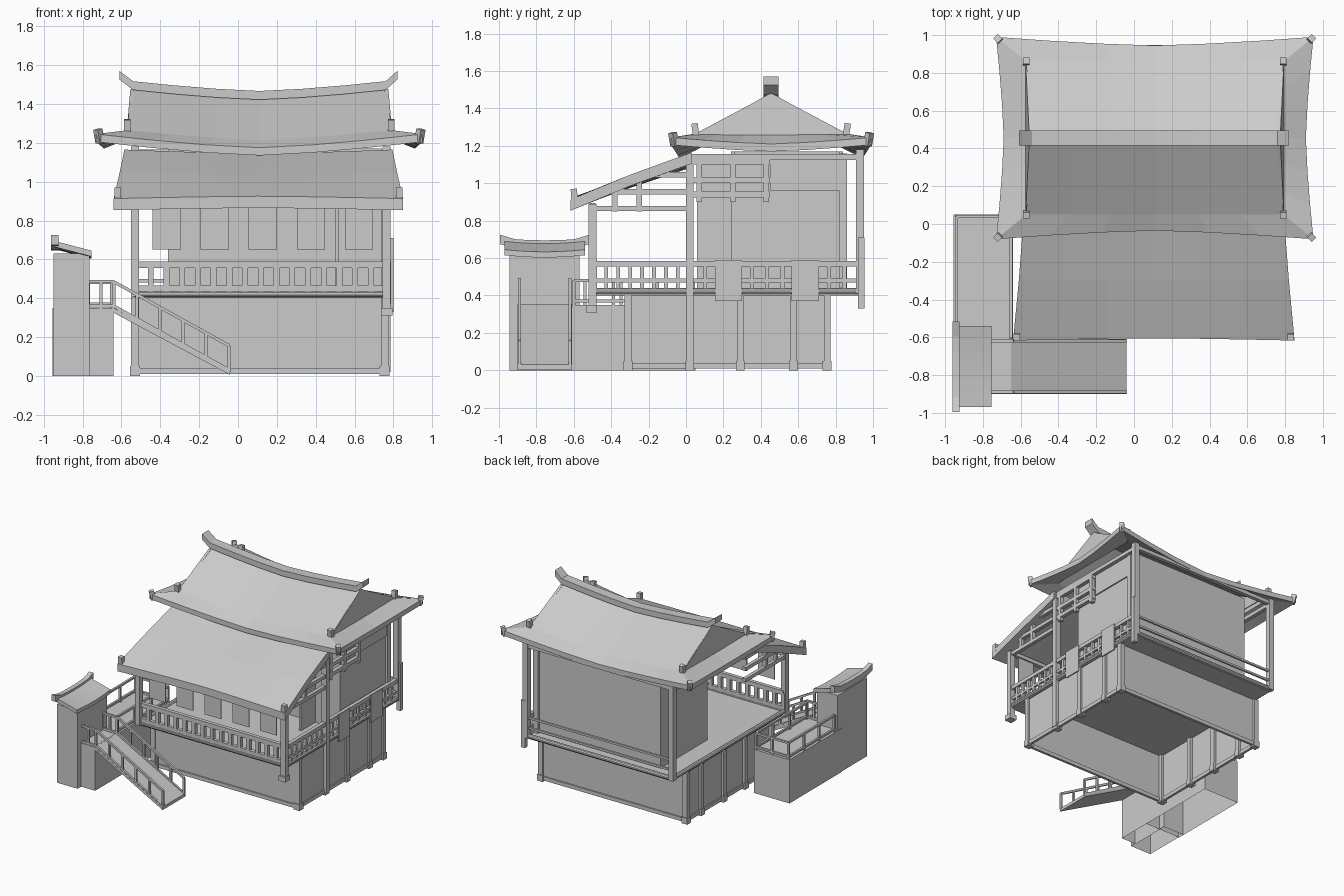
import bpy
import bmesh
from mathutils import Vector, Matrix

old = bpy.data.objects.get("Cube")
if old:
    bpy.data.objects.remove(old)

GREY = (0.6, 0.6, 0.6, 1)
mat = bpy.data.materials.new("plain_grey")
mat.use_nodes = True
mat.diffuse_color = GREY
for node in mat.node_tree.nodes:
    if node.type == 'BSDF_PRINCIPLED':
        node.inputs["Base Color"].default_value = GREY


def finish(name, bm):
    bmesh.ops.recalc_face_normals(bm, faces=bm.faces)
    mesh = bpy.data.meshes.new(name)
    bm.to_mesh(mesh)
    bm.free()
    mesh.materials.append(mat)
    ob = bpy.data.objects.new(name, mesh)
    bpy.context.scene.collection.objects.link(ob)
    return ob


def add_box(bm, x, y, z, open_bottom=False):
    size = (x[1] - x[0], y[1] - y[0], z[1] - z[0], 1)
    mid = Vector((sum(x) / 2, sum(y) / 2, sum(z) / 2))
    made = bmesh.ops.create_cube(bm, size=1, matrix=Matrix.Translation(mid) @ Matrix.Diagonal(size))
    if open_bottom:
        low = {f for v in made["verts"] for f in v.link_faces if f.calc_center_median().z < z[0] + 1e-4}
        bmesh.ops.delete(bm, geom=list(low), context='FACES_ONLY')


def boxes(name, items, open_bottom=False):
    bm = bmesh.new()
    for item in items:
        add_box(bm, *item, open_bottom=open_bottom)
    return finish(name, bm)


def bars(name, segments, width, sides=4):
    """Straight bars between pairs of points, square or round."""
    bm = bmesh.new()
    for a, b in segments:
        a, b = Vector(a), Vector(b)
        d = b - a
        m = Matrix.Translation((a + b) / 2) @ d.to_track_quat('Z', 'Y').to_matrix().to_4x4()
        if sides == 4:
            bmesh.ops.create_cube(bm, size=1, matrix=m @ Matrix.Diagonal((width, width, d.length, 1)))
        else:
            bmesh.ops.create_cone(bm, cap_ends=True, segments=sides, radius1=width / 2,
                                  radius2=width / 2, depth=d.length, matrix=m)
    return finish(name, bm)


def sheet(name, rows, offset):
    """Closed slab: a grid of points, thickened by the offset vector."""
    bm = bmesh.new()
    off = Vector(offset)
    top = [[bm.verts.new(p) for p in r] for r in rows]
    low = [[bm.verts.new(Vector(p) + off) for p in r] for r in rows]
    nr, nc = len(rows), len(rows[0])
    for g in (top, low):
        for i in range(nr - 1):
            for j in range(nc - 1):
                bm.faces.new((g[i][j], g[i][j + 1], g[i + 1][j + 1], g[i + 1][j]))
    rim = [(0, j) for j in range(nc)] + [(i, nc - 1) for i in range(1, nr)]
    rim += [(nr - 1, j) for j in range(nc - 2, -1, -1)] + [(i, 0) for i in range(nr - 2, 0, -1)]
    for (a, b), (c, d) in zip(rim, rim[1:] + rim[:1]):
        bm.faces.new((top[a][b], top[c][d], low[c][d], low[a][b]))
    return finish(name, bm)


CX, CY = 0.11, 0.455
STEPS = [k / 3 - 1 for k in range(7)]


def lift(s):
    """Upward sweep towards the ends of a roof line."""
    return abs(s) ** 1.4


# Upper hip-and-gable roof
for side, word in ((-1, "front"), (1, "back")):
    sheet("upper_roof_" + word, [
        [(CX + .66 * s, CY, 1.43 + .05 * lift(s)) for s in STEPS],
        [(CX + .68 * s, CY + side * .405, 1.215 + .05 * lift(s)) for s in STEPS],
        [(CX + .84 * s, CY + side * (.49 + .045 * lift(s)), 1.175 + .07 * lift(s)) for s in STEPS],
    ], (0, 0, -.04))
for side, word in ((-1, "right"), (1, "left")):
    sheet("upper_roof_skirt_" + word, [
        [(CX + side * .67, CY + .405 * s, 1.263) for s in STEPS],
        [(CX + side * (.8 + .04 * lift(s)), CY + .535 * s, 1.21 + .035 * lift(s)) for s in STEPS],
    ], (0, 0, -.04))
    low, high = CX + side * .684, CX + side * .664
    sheet("gable_" + word, [[(low, .05, 1.255), (low, .86, 1.255)],
                            [(high, CY - .01, 1.478), (high, CY + .01, 1.478)]], (-side * .02, 0, 0))

# Ridge beam with raised ends
path = [(-.61, 1.57)] + [(CX + .65 * s, 1.467 + .05 * lift(s)) for s in STEPS] + [(.82, 1.57)]
sheet("ridge_beam", [[(x, y, z) for x, z in path] for y in (.415, .495)], (0, 0, -.045))

# Roof finials
tips = []
for sx in (-1, 1):
    for sy in (-1, 1):
        x, y = CX + sx * .82, CY + sy * .515
        tips += [((x, y, 1.2), (x + sx * .012, y + sy * .012, 1.27))]
        x, y = CX + sx * .68, CY + sy * .4
        tips += [((x, y, 1.25), (x, y + sy * .01, 1.32))]
    x = .105 + sx * .725
    tips += [((x, -.595, .9), (x, -.6, .97))]
bars("roof_finials", tips, .034)

# Lower front roof
sheet("lower_roof", [
    [(.105 + .745 * s, -.605 - .012 * lift(s), .925 - .012 * lift(s)) for s in STEPS],
    [(.105 + .715 * s, -.3, 1.035 + .01 * lift(s)) for s in STEPS],
    [(.105 + .69 * s, .03, 1.145 + .02 * lift(s)) for s in STEPS],
], (0, 0, -.06))

# Foundation walls, posts and sill rails
boxes("foundation_walls", [((-.53, .76), (-.32, .76), (.01, .405))], open_bottom=True)
BAYS = (-.31, .02, .29, .575, .755)
boxes("foundation_posts", [((x - .02, x + .02), (y - .018, y + .018), (.01, .405))
                           for x in (-.53, .755) for y in BAYS])
boxes("foundation_feet", [((x - .026, x + .026), (y - .024, y + .024), (0, .05))
                          for x in (-.53, .755) for y in BAYS])
boxes("foundation_sill", [((-.53, .755), (y - .01, y + .01), (.01, .04)) for y in (-.32, .76)]
      + [((x - .01, x + .01), (-.32, .76), (.01, .04)) for x in (-.53, .76)])

# Balcony floor with rounded edge beam
boxes("balcony_floor", [((-.53, .77), (-.49, .93), (.4, .425))])
ring = [(-.53, -.49, .423), (.765, -.49, .423), (.765, .93, .423), (-.53, .93, .423)]
edge = bars("balcony_edge_beam", list(zip(ring, ring[1:] + ring[:1])), .036, 10)

# Columns
L, R = -.53, .765
cols = [(L, -.5, .41, .89), (R, -.5, .33, .89), (L, .93, .41, 1.18), (R, .93, .41, 1.18),
        (R, .02, .02, 1.15), (R - .03, .84, .42, 1.16)]
boxes("columns", [((x - .021, x + .021), (y - .021, y + .021), (a, b)) for x, y, a, b in cols])
boxes("column_foot", [((R - .03, R + .03), (-.535, -.475), (.31, .35))])
boxes("rear_corner_post", [((.765, .8), (.92, .955), (.33, .71))])
bars("eave_beams", [((L, y, z), (R, y, z)) for y, z in ((-.5, .88), (.02, 1.11), (.93, 1.15))]
     + [((x, .02, 1.14), (x, .93, 1.14)) for x in (L, R)], .03)

# Enclosed room
boxes("room_walls", [
    ((-.36, .74), (.82, .84), (.42, 1.17)),
    ((.72, .74), (.24, .83), (.42, 1.15)),
    ((-.36, -.34), (.25, .83), (.42, 1.17)),
    ((-.36, .74), (.24, .26), (.42, 1.17)),
    ((.5, .52), (.06, .25), (.42, 1.15)),
])
boxes("room_side_panel", [((.735, .75), (.45, .82), (.96, 1.14))])

# Side lattice and lower roof trusses
bars("side_lattice", [((R, .04, z), (R, .45, z)) for z in (1.115, 1.015, .94)]
     + [((R, y, .9), (R, y, 1.15)) for y in (.07, .25, .43)], .03)
truss = []
for x in (L, R):
    truss += [((x, a, z), (x, .02, z)) for a, z in ((-.52, .865), (-.4, .955), (-.2, 1.045))]
    truss += [((x, y, .85), (x, y, z)) for y, z in ((-.38, .97), (-.25, 1.02))]
bars("roof_truss", truss, .028)

# Hanging banners
boxes("banners", [((x - .073, x + .073), (-.504, -.496), (.65, .87))
                  for x in [-.367 + .2475 * k for k in range(5)]])


def rails(name, a, b, heights, posts, width=.016):
    """Railing along a floor line with rails at the heights and evenly spaced posts."""
    a, b = Vector(a), Vector(b)
    up = Vector((0, 0, 1))
    segs = [(a + up * h, b + up * h) for h in heights]
    for k in range(posts):
        p = a.lerp(b, k / (posts - 1))
        segs.append((p, p + up * max(heights)))
    return bars(name, segs, width)


# Balcony railings
rails("front_railing", (L, -.49, .43), (R, -.49, .43), (.02, .14), 17, .03)
rails("side_railing_front", (R, -.49, .43), (R, .02, .43), (.05, .14), 9, .02)
rails("side_railing_back", (R, .02, .43), (R, .93, .43), (.05, .14), 12, .02)
rails("back_railing", (L, .93, .43), (R, .93, .43), (.06, .14), 2)
bars("handrails", [((L, -.49, .575), (R, -.49, .575)), ((R, -.49, .57), (R, .93, .57))], .03)
boxes("railing_cloths", [((.78, .788), (a, a + .145), (.37, .59)) for a in (.155, .565)])

# Landing beside the house
boxes("landing", [((-.955, -.64), (-.62, .05), (0, .35))], open_bottom=True)
rails("landing_rail_side", (-.94, -.54, .35), (-.94, .04, .35), (.02, .13), 4)
rails("landing_rail_back", (-.94, .04, .35), (-.65, .04, .35), (.02, .13), 3)
rails("landing_rail_house", (-.65, .04, .35), (-.65, -.6, .35), (.02, .13), 4)

# Gate pillar with tiled cap
boxes("gate_pillar", [((-.95, -.765), (-.945, -.57), (0, .63))], open_bottom=True)
boxes("gate_landing", [((-.77, -.64), (-.9, -.62), (0, .35))], open_bottom=True)
sheet("gate_cap", [[(x, -.755 + .215 * s, z + .012 * s * s) for s in STEPS]
                   for x, z in ((-.955, .685), (-.755, .633))], (0, 0, -.03))
sheet("gate_cap_ridge", [[(x, -.755 + .24 * s, .695 + .03 * s ** 4) for s in STEPS]
                         for x in (-.962, -.925)], (0, 0, -.05))

# Stair ramp and banisters
sheet("stair_ramp", [[(-.65, y, .355), (-.04, y, .03)] for y in (-.9, -.61)], (0, 0, -.025))
for y, word in ((-.89, "front"), (-.62, "back")):
    rails("stair_banister_" + word, (-.64, y, .35), (-.045, y, .02), (.01, .135), 6)
    rails("stair_top_rail_" + word, (-.77, y, .35), (-.64, y, .35), (.01, .135), 3)

# Smooth the round beam only
bpy.ops.object.select_all(action='DESELECT')
edge.select_set(True)
bpy.context.view_layer.objects.active = edge
bpy.ops.object.shade_smooth_by_angle()
